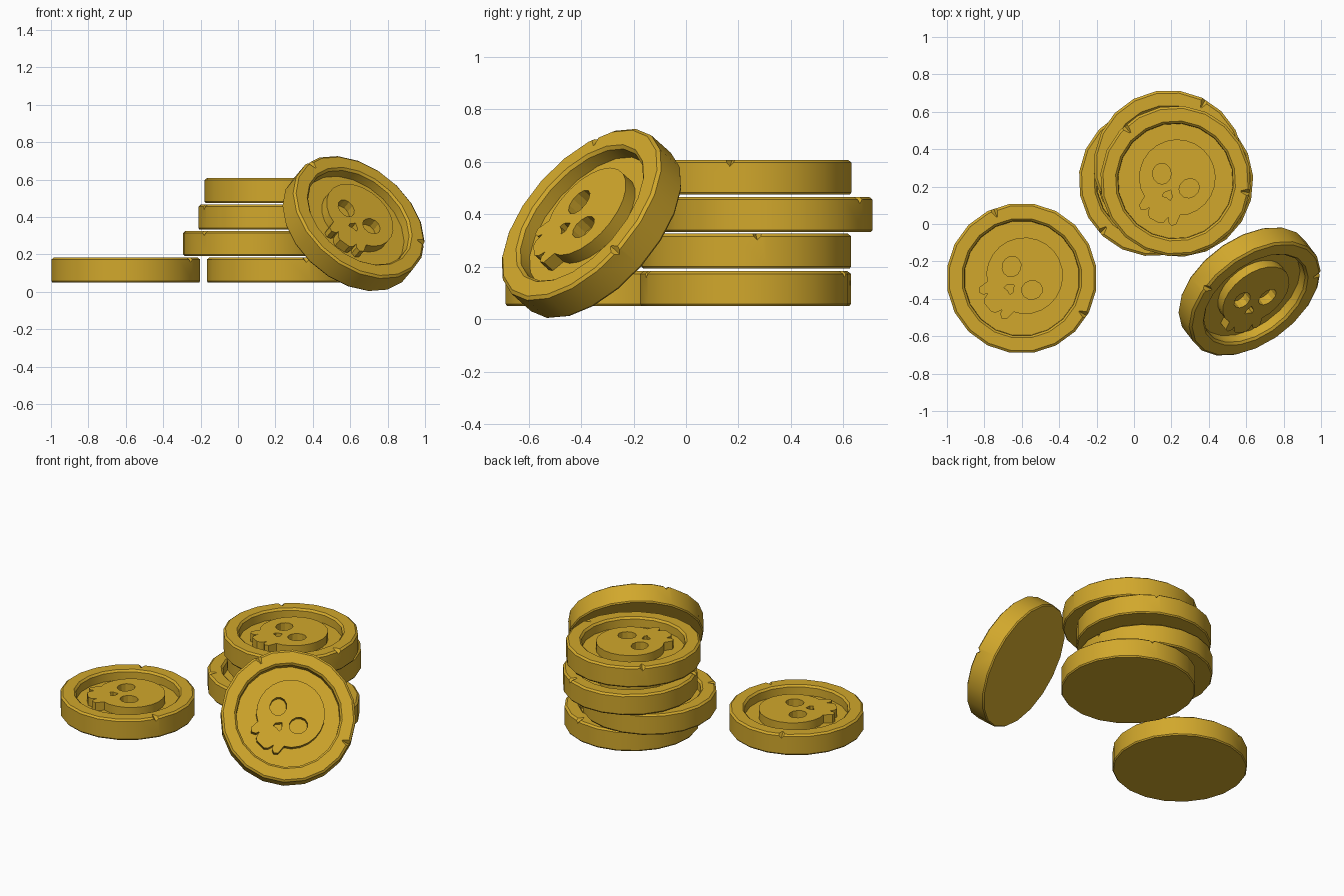
import bpy, bmesh
from math import sin, cos, radians, pi
from mathutils import Matrix, Vector

if "Cube" in bpy.data.objects:
    bpy.data.objects.remove(bpy.data.objects["Cube"])

R, T, FLOOR, SIDES = 0.403, 0.133, 0.07, 20

gold = bpy.data.materials.new("gold")
gold.diffuse_color = (0.64, 0.39, 0.025, 1)
gold.use_nodes = True
gold.node_tree.nodes["Principled BSDF"].inputs["Base Color"].default_value = gold.diffuse_color


def activate(ob):
    bpy.ops.object.select_all(action='DESELECT')
    ob.select_set(True)
    bpy.context.view_layer.objects.active = ob


def add_object(name, data):
    ob = bpy.data.objects.new(name, data)
    bpy.context.collection.objects.link(ob)
    return ob


# Coin body: turned profile with a raised rim and a sunken face
def coin_body():
    profile = [(0.397, 0), (R, 0.008), (R, T - 0.01), (0.39, T),
               (0.322, T), (0.31, T - 0.012), (0.308, FLOOR)]
    bm = bmesh.new()
    rings = []
    for r, z in profile:
        rings.append([bm.verts.new((r * cos(a), r * sin(a), z))
                      for a in (radians(94) + 2 * pi * i / SIDES for i in range(SIDES))])
    for lo, hi in zip(rings, rings[1:]):
        for i in range(SIDES):
            j = (i + 1) % SIDES
            bm.faces.new((lo[i], lo[j], hi[j], hi[i]))
    bm.faces.new(rings[0][::-1])
    bm.faces.new(rings[-1])
    mesh = bpy.data.meshes.new("coin")
    bm.to_mesh(mesh)
    bm.free()
    return add_object("coin", mesh)


# Small nick cut into the rim, at an angle measured from the skull's top
def cut_nick(coin, angle, size):
    a = radians(90 + angle)
    bpy.ops.mesh.primitive_cube_add(size=1)
    cutter = bpy.context.object
    cutter.name = "nick_cutter"
    cutter.matrix_world = (Matrix.Rotation(a, 4, 'Z') @ Matrix.Translation((R + 0.005, 0, T + 0.01))
                           @ Matrix.Rotation(radians(25), 4, 'Y') @ Matrix.Rotation(radians(45), 4, 'X')
                           @ Matrix.Diagonal((0.09, size, size, 1)))
    cutter.hide_render = True
    mod = coin.modifiers.new("nick", 'BOOLEAN')
    mod.operation, mod.object, mod.solver = 'DIFFERENCE', cutter, 'EXACT'
    activate(coin)
    bpy.ops.object.modifier_apply(modifier=mod.name)
    bpy.data.objects.remove(cutter)


def oval(cx, cy, rx, ry, n, tilt=0):
    c, s = cos(radians(tilt)), sin(radians(tilt))
    pts = [(rx * cos(2 * pi * i / n), ry * sin(2 * pi * i / n)) for i in range(n)]
    return [(cx + x * c - y * s, cy + x * s + y * c) for x, y in pts]


# Skull relief: filled outline with eye and nose holes, given thickness
def skull_relief():
    half = [(0.205 * cos(radians(a)), 0.02 + 0.205 * sin(radians(a))) for a in range(90, -46, -15)]
    half += [(0.108, -0.15), (0.112, -0.205), (0.092, -0.222), (0.068, -0.212),
             (0.058, -0.19), (0.048, -0.225), (0.03, -0.24)]
    teeth = [(0.0, -0.24)]
    outline = half + teeth + [(-x, y) for x, y in reversed(half[1:])]
    nose = [(0, -0.055), (0.026, -0.085), (0.024, -0.105), (0, -0.1),
            (-0.024, -0.105), (-0.026, -0.085)]
    loops = [outline, oval(0.083, 0, 0.05, 0.056, 12, -30), oval(-0.083, 0, 0.05, 0.056, 12, 30), nose]
    curve = bpy.data.curves.new("skull", 'CURVE')
    curve.dimensions, curve.fill_mode, curve.extrude = '2D', 'BOTH', 0.0275
    for pts in loops:
        sp = curve.splines.new('POLY')
        sp.points.add(len(pts) - 1)
        for p, (x, y) in zip(sp.points, pts):
            p.co = (x, y, 0, 1)
        sp.use_cyclic_u = True
    ob = add_object("skull", curve)
    activate(ob)
    bpy.ops.object.convert(target='MESH')
    ob = bpy.context.object
    ob.data.transform(Matrix.Translation((0, 0, FLOOR + 0.0265)))
    return ob


coin = coin_body()
cut_nick(coin, 71, 0.05)
cut_nick(coin, -71, 0.05)
skull = skull_relief()
for ob in (coin, skull):
    ob.data.materials.clear()
    ob.data.materials.append(gold)
    activate(ob)
    bpy.ops.object.shade_smooth_by_angle(angle=radians(25))


def lying(x, y, z, up):
    return Matrix.Translation((x, y, z)) @ Matrix.Rotation(radians(up - 90), 4, 'Z')


# Leaning coin: face normal and the frame around it
n = Vector((0.49, -0.65, 0.58)).normalized()
e1 = Vector((-n.y, n.x, 0)).normalized()
e2 = n.cross(e1)
leaning = (Matrix.Translation(Vector((0.618, -0.362, 0.366)) - n * T / 2)
           @ Matrix((e1, e2, n)).transposed().to_4x4() @ Matrix.Rotation(radians(45 - 90), 4, 'Z'))

# Placement of every coin; last number is the direction of the skull's top
places = {
    "loose_coin": lying(-0.6, -0.29, 0.05, 41),
    "stack_coin_1": lying(0.235, 0.227, 0.05, 0),
    "stack_coin_2": lying(0.107, 0.23, 0.193, -65),
    "stack_coin_3": lying(0.187, 0.313, 0.333, 132),
    "stack_coin_4": lying(0.222, 0.23, 0.475, 62),
    "leaning_coin": leaning,
}
for name, m in places.items():
    add_object(name, coin.data.copy()).matrix_world = m
    add_object(name + "_skull", skull.data.copy()).matrix_world = m
for ob in (coin, skull):
    bpy.data.objects.remove(ob)
